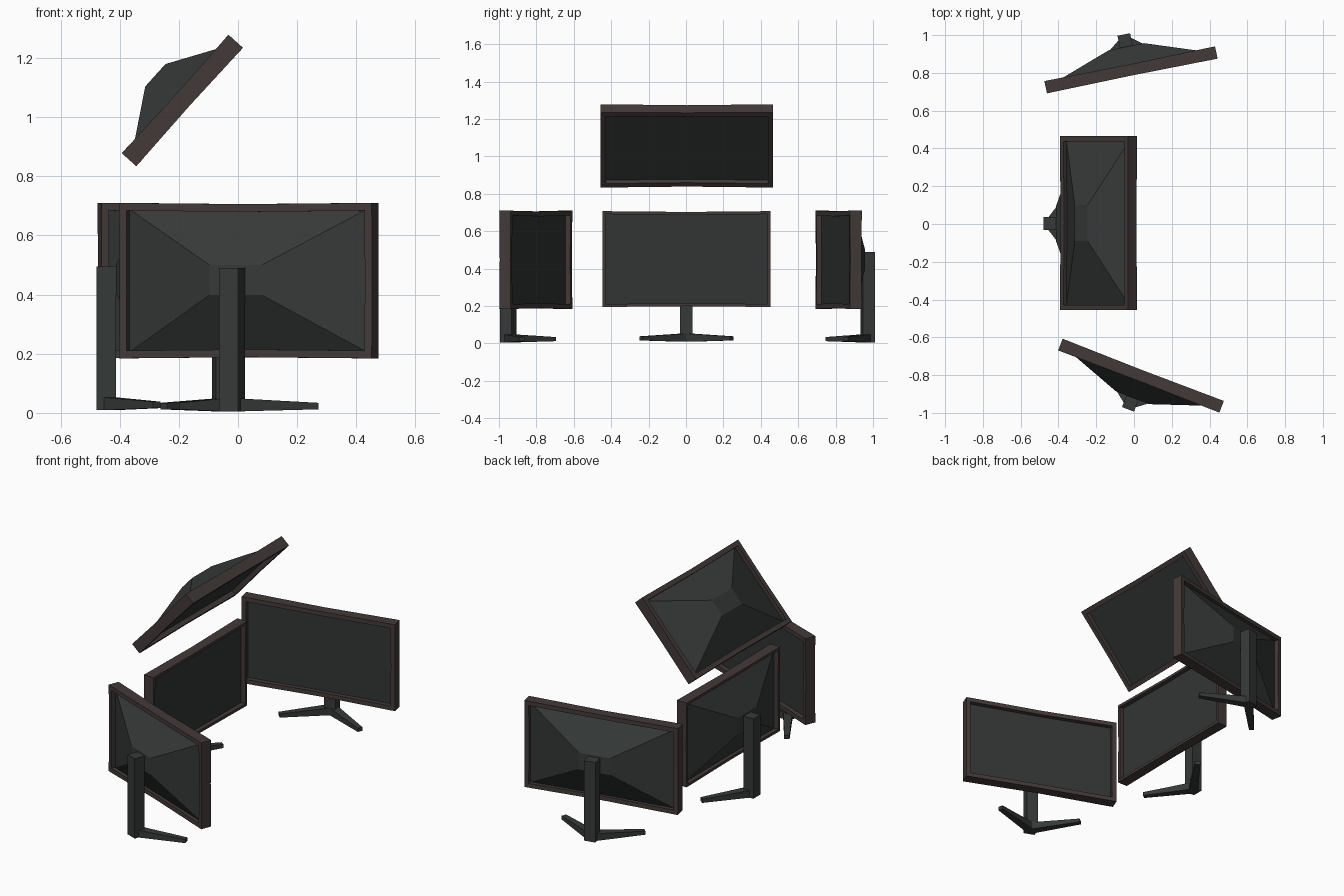
import bpy, bmesh
from math import radians
from mathutils import Matrix, Vector

if "Cube" in bpy.data.objects:
    bpy.data.objects.remove(bpy.data.objects["Cube"])


def material(name, rgb):
    m = bpy.data.materials.new(name)
    m.diffuse_color = (*rgb, 1)
    m.use_nodes = True
    m.node_tree.nodes["Principled BSDF"].inputs["Base Color"].default_value = m.diffuse_color
    return m


FRAME = material("frame_brown", (0.055, 0.042, 0.040))
BODY = material("body_grey", (0.036, 0.041, 0.039))
SCREEN = material("screen_grey", (0.032, 0.036, 0.035))


def rect(c, e1, e2):
    """Four-point ring round c with half-extents e1 and e2."""
    c, e1, e2 = Vector(c), Vector(e1), Vector(e2)
    return [c - e1 - e2, c + e1 - e2, c + e1 + e2, c - e1 + e2]


def loft(name, rings, mat, matrix):
    """Capped four-sided loft through a list of rings."""
    bm = bmesh.new()
    vs = [[bm.verts.new(p) for p in r] for r in rings]
    for a, b in zip(vs, vs[1:]):
        for i in range(4):
            j = (i + 1) % 4
            bm.faces.new((a[i], a[j], b[j], b[i]))
    bm.faces.new(vs[0][::-1])
    bm.faces.new(vs[-1])
    bmesh.ops.recalc_face_normals(bm, faces=bm.faces)
    me = bpy.data.meshes.new(name)
    bm.to_mesh(me)
    bm.free()
    me.materials.append(mat)
    ob = bpy.data.objects.new(name, me)
    ob.matrix_world = matrix
    bpy.context.collection.objects.link(ob)


MID_Z = 0.447      # height of the screen centre above the floor
DEPTH = 0.033      # half depth of the frame


def panel(name, M, w, h, rim):
    W, H, r = w / 2, h / 2, rim / 2
    # frame bars, very slightly slimmer in the middle
    for s, side in ((-1, "left"), (1, "right")):
        loft(f"{name}_frame_{side}",
             [rect((s * (W - r), 0, t * H), (r, 0, 0), (0, DEPTH - (0 if t else 0.003), 0))
              for t in (-1, 0, 1)], FRAME, M)
    for s, side in ((-1, "bottom"), (1, "top")):
        loft(f"{name}_frame_{side}",
             [rect((t * (W - 2 * r), 0, s * (H - r - (0 if t else 0.004))),
                   (0, DEPTH - (0 if t else 0.003), 0), (0, 0, r))
              for t in (-1, 0, 1)], FRAME, M)
    # recessed screen
    iw, ih = W - r, H - r
    loft(f"{name}_screen", [rect((0, y, 0), (iw, 0, 0), (0, 0, ih)) for y in (0.001, -0.004)],
         SCREEN, M)
    # back shell narrowing to a small flat plate
    loft(f"{name}_back_shell",
         [rect((0, 0.001, 0), (iw, 0, 0), (0, 0, ih)),
          rect((0, 0.125, 0.002), (0.095, 0, 0), (0, 0, 0.051))], BODY, M)


def stand(name, M):
    # upright post
    loft(f"{name}_post", [rect((0, 0.158, z - MID_Z), (0.034, 0, 0), (0, 0.033, 0))
                          for z in (0.005, 0.49)], BODY, M)
    # two splayed feet, tapering to the tips
    for s, side in ((-1, "left"), (1, "right")):
        root = Vector((s * 0.012, 0.15, 0.027 - MID_Z))
        tip = Vector((s * 0.243, -0.012, 0.023 - MID_Z))
        d = (tip - root).normalized()
        n = Vector((-d.y, d.x, 0))
        loft(f"{name}_foot_{side}",
             [rect(root, n * 0.026, (0, 0, 0.022)), rect(tip, n * 0.015, (0, 0, 0.011))], BODY, M)


def place(loc, turn, tilt=0):
    return (Matrix.Translation(loc) @ Matrix.Rotation(radians(turn), 4, 'Z')
            @ Matrix.Rotation(radians(tilt), 4, 'X'))


# three standing monitors in an arc and one floating above them
monitors = [
    ("front_monitor", place((0.037, -0.803, MID_Z), 158.9), 0.915, 0.525, 0.026, True),
    ("middle_monitor", place((-0.287, 0.002, MID_Z + 0.004), 90), 0.898, 0.512, 0.016, True),
    ("rear_monitor", place((-0.016, 0.816, MID_Z), 11.5), 0.922, 0.525, 0.026, True),
    ("upper_monitor", place((-0.188, 0.005, 1.056), 90, 42), 0.922, 0.539, 0.028, False),
]
for name, M, w, h, rim, standing in monitors:
    panel(name, M, w, h, rim)
    if standing:
        stand(name, M)
